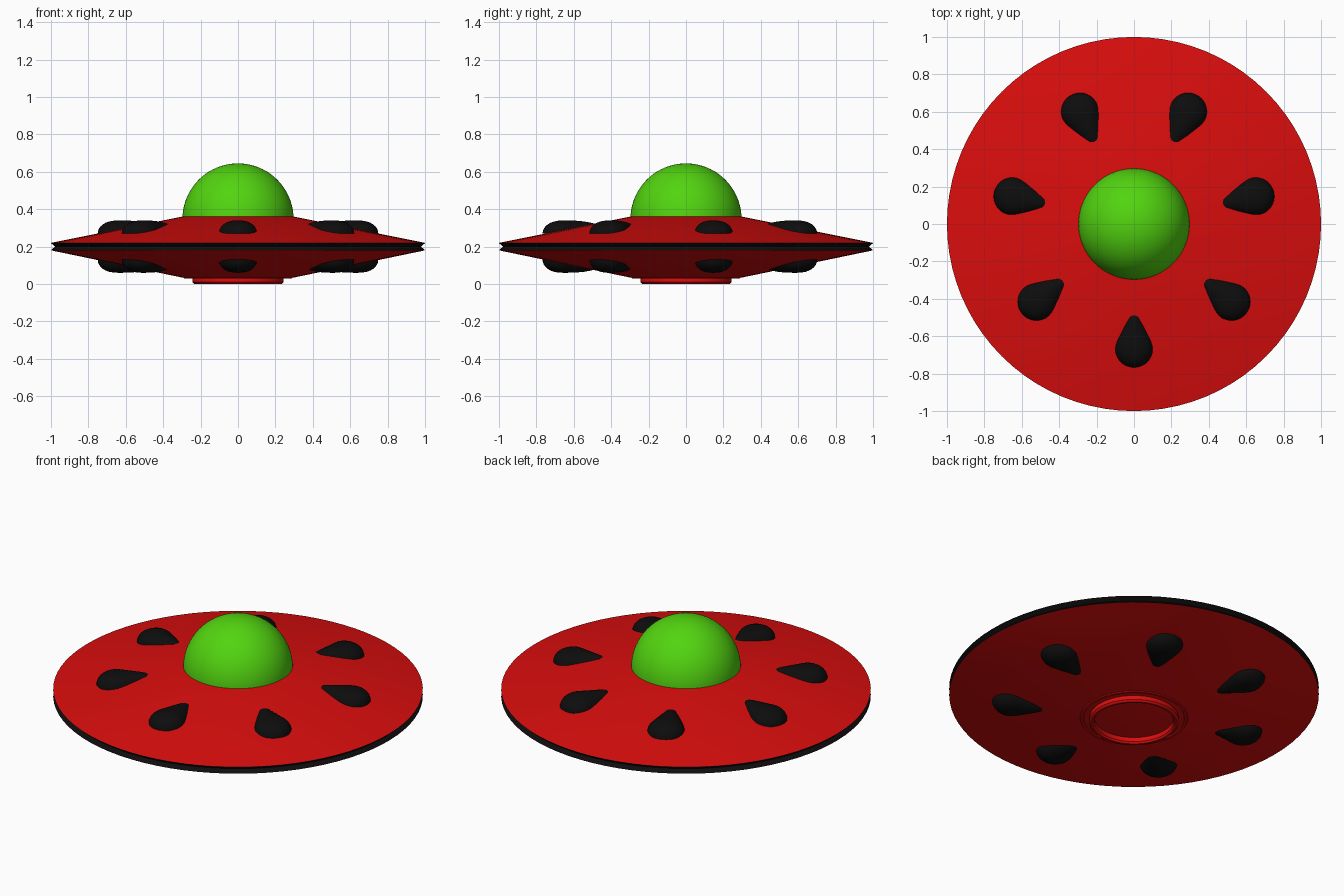
import bpy, bmesh, math
from mathutils import Matrix

cube = bpy.data.objects.get("Cube")
if cube:
    bpy.data.objects.remove(cube, do_unlink=True)


def material(name, colour):
    m = bpy.data.materials.new(name)
    m.use_nodes = True
    m.diffuse_color = (*colour, 1)
    bsdf = next(n for n in m.node_tree.nodes if n.type == 'BSDF_PRINCIPLED')
    bsdf.inputs["Base Color"].default_value = (*colour, 1)
    return m


RED = material("red", (0.7, 0.004, 0.004))
GREEN = material("green", (0.085, 0.66, 0.005))
BLACK = material("black", (0.004, 0.004, 0.004))
MID = 0.2  # height of the saucer's rim


def finish(name, bm, mat, angle=25):
    bmesh.ops.remove_doubles(bm, verts=bm.verts, dist=1e-5)
    bmesh.ops.recalc_face_normals(bm, faces=bm.faces)
    mesh = bpy.data.meshes.new(name)
    bm.to_mesh(mesh)
    bm.free()
    mesh.materials.append(mat)
    obj = bpy.data.objects.new(name, mesh)
    bpy.context.collection.objects.link(obj)
    bpy.ops.object.select_all(action='DESELECT')
    obj.select_set(True)
    bpy.context.view_layer.objects.active = obj
    bpy.ops.object.shade_smooth_by_angle(angle=math.radians(angle))
    return obj


def lathe(name, profile, mat, angle=25, closed=False, steps=80):
    """Turn a (radius, height) profile around the z axis."""
    bm = bmesh.new()
    verts = [bm.verts.new((r, 0, z)) for r, z in profile]
    pairs = list(zip(verts, verts[1:]))
    if closed:
        pairs.append((verts[-1], verts[0]))
    edges = [bm.edges.new(p) for p in pairs]
    bmesh.ops.spin(bm, geom=verts + edges, cent=(0, 0, 0), axis=(0, 0, 1),
                   angle=math.tau, steps=steps, use_merge=False)
    return finish(name, bm, mat, angle)


# Saucer shells
lathe("upper_hull", [(0, 0.36), (0.3, 0.36), (1, 0.22), (0.96, 0.21), (0, 0.21)], RED, 12)
lathe("lower_hull", [(0, 0.035), (0.3, 0.035), (1, 0.18), (0.96, 0.19), (0, 0.19)], RED, 12)

# Grooved rim
lathe("rim_band", [(0.95, 0.219), (1, 0.219), (0.978, MID), (1, 0.181), (0.95, 0.181)],
      BLACK, closed=True)

# Cockpit dome
R, BASE = 0.297, 0.348
arc = [math.pi / 2 * i / 20 for i in range(21)]
lathe("dome", [(R * math.cos(a), BASE + R * math.sin(a)) for a in arc[:-1]]
      + [(0, BASE + R), (0, BASE)][:1] + [(0, BASE + R)], GREEN, 40)

# Landing ring and the shallow collar around it
lathe("landing_ring", [(0.24, 0.04), (0.243, 0.025), (0.243, 0.01), (0.233, 0),
                       (0.222, 0), (0.214, 0.01), (0.214, 0.04)], RED, closed=True)
lathe("ring_collar", [(0.295, 0.04), (0.288, 0.03), (0.275, 0.03), (0.268, 0.04)],
      RED, closed=True)


def teardrop():
    """Outline round a large outer circle and a small inner circle."""
    big, small, outer, inner = 0.102, 0.03, 0.665, 0.455
    lean = math.acos((big - small) / (outer - inner))
    turn = math.pi - lean
    pts = []
    for i in range(25):
        a = -turn + 2 * turn * i / 24
        pts.append((outer + big * math.cos(a), big * math.sin(a)))
    for i in range(9):
        a = turn + 2 * lean * i / 8
        pts.append((inner + small * math.cos(a), small * math.sin(a)))
    return pts


def pod(name, angle, side):
    """Domed teardrop lamp sunk into the hull; side is +1 above, -1 below."""
    bm = bmesh.new()
    rings = []
    for k in range(9):
        t = math.pi / 2 * k / 8
        s = math.cos(t) ** 0.8
        z = 0.07 + 0.07 * math.sin(t)
        if k == 8:
            s = 0.02
        rings.append([bm.verts.new((0.65 + (x - 0.65) * s, y * s, z)) for x, y in teardrop()])
    n = len(rings[0])
    for a, b in zip(rings, rings[1:]):
        for i in range(n):
            j = (i + 1) % n
            bm.faces.new((a[i], a[j], b[j], b[i]))
    bm.faces.new(rings[0])
    bm.faces.new(rings[-1])
    bm.transform(Matrix.Translation((0, 0, MID)) @ Matrix.Rotation(angle, 4, 'Z')
                 @ Matrix.Diagonal((1, 1, side, 1)))
    finish(name, bm, BLACK, 50)


# Seven lamps above and seven below
for i in range(7):
    angle = -math.pi / 2 + math.tau * i / 7
    pod(f"upper_lamp_{i + 1}", angle, 1)
    pod(f"lower_lamp_{i + 1}", angle, -1)
